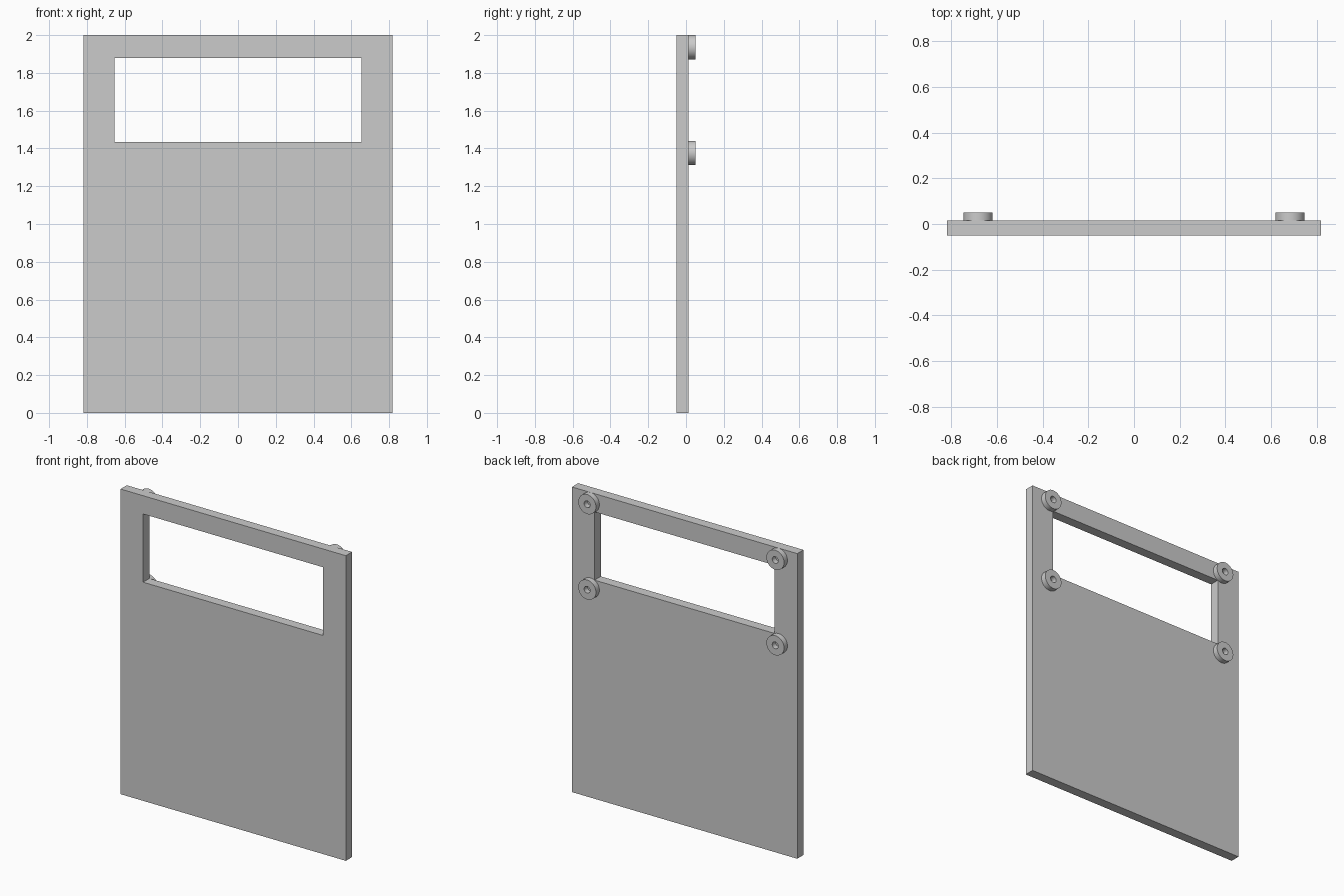
import bpy, bmesh, math

if "Cube" in bpy.data.objects:
    bpy.data.objects.remove(bpy.data.objects["Cube"])

W, H = 0.817, 2.0                    # half width, height
Y0, Y1, Y2 = -0.05, 0.0145, 0.05     # panel front, panel back, boss end
WX, WZ0, WZ1 = 0.653, 1.433, 1.88    # window half width, bottom, top

grey = bpy.data.materials.new("light grey")
grey.diffuse_color = (0.6, 0.6, 0.6, 1)
grey.use_nodes = True
grey.node_tree.nodes["Principled BSDF"].inputs["Base Color"].default_value = grey.diffuse_color


def extrude_ring(name, outer, inner, y0, y1):
    """Solid between two matching (x, z) loops, running from y0 to y1."""
    bm = bmesh.new()
    a, b, c, d = [[bm.verts.new((x, y, z)) for x, z in loop]
                  for loop, y in ((outer, y0), (outer, y1), (inner, y1), (inner, y0))]
    n = len(outer)
    for i in range(n):
        j = (i + 1) % n
        for p, q in ((a, b), (b, c), (c, d), (d, a)):
            bm.faces.new((p[i], p[j], q[j], q[i]))
    bmesh.ops.recalc_face_normals(bm, faces=bm.faces)
    mesh = bpy.data.meshes.new(name)
    bm.to_mesh(mesh)
    bm.free()
    mesh.materials.append(grey)
    obj = bpy.data.objects.new(name, mesh)
    bpy.context.collection.objects.link(obj)
    return obj


def rect(x, z0, z1):
    return [(-x, z0), (x, z0), (x, z1), (-x, z1)]


def circle(cx, cz, r, n=48):
    return [(cx + r * math.cos(math.tau * i / n), cz + r * math.sin(math.tau * i / n))
            for i in range(n)]


# Flat panel with the window opening
extrude_ring("panel", rect(W, 0, H), rect(WX, WZ0, WZ1), Y0, Y1)

# Four hollow mounting bosses on the back, around the window
for side, sx in (("left", -1), ("right", 1)):
    for level, z in (("lower", 1.376), ("upper", 1.936)):
        x = sx * 0.682
        boss = extrude_ring(f"{level}_{side}_boss", circle(x, z, 0.064),
                            circle(x, z, 0.022), Y1, Y2)
        bpy.ops.object.select_all(action='DESELECT')
        boss.select_set(True)
        bpy.context.view_layer.objects.active = boss
        bpy.ops.object.shade_smooth_by_angle(angle=math.radians(30))
